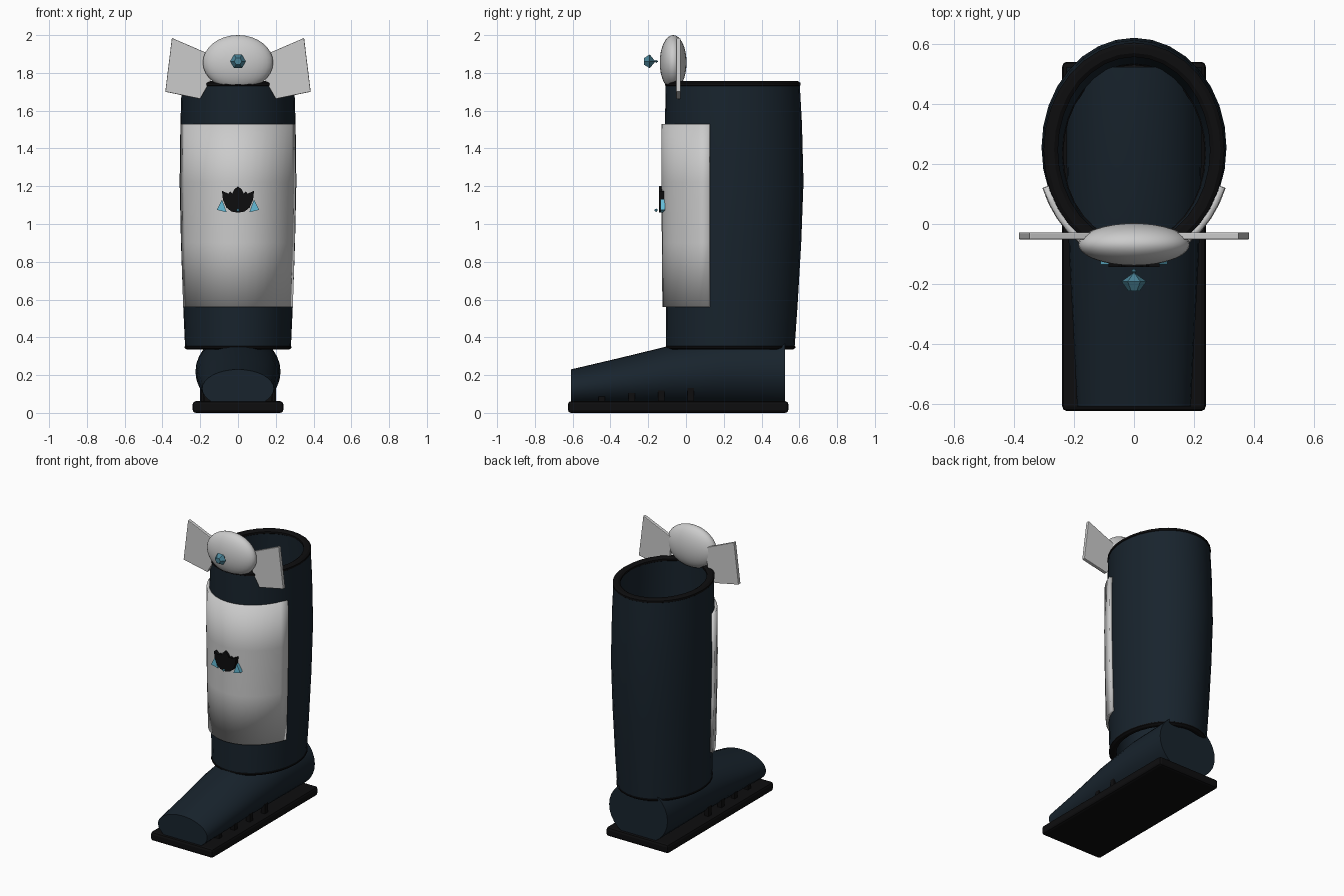
import bpy, bmesh
from math import sin, cos, pi, acos

if "Cube" in bpy.data.objects:
    bpy.data.objects.remove(bpy.data.objects["Cube"])


def material(name, rgb):
    m = bpy.data.materials.new(name)
    m.diffuse_color = (*rgb, 1)
    m.use_nodes = True
    m.node_tree.nodes["Principled BSDF"].inputs["Base Color"].default_value = m.diffuse_color
    return m


NAVY = material("navy", (0.009, 0.017, 0.026))
BLACK = material("black", (0.004, 0.004, 0.0045))
GEM = material("gem_blue", (0.07, 0.23, 0.31))
SKY = material("light_blue", (0.13, 0.5, 0.68))


def finish(name, bm, mat=None, angle=None, bevel=0):
    bmesh.ops.recalc_face_normals(bm, faces=bm.faces)
    me = bpy.data.meshes.new(name)
    bm.to_mesh(me)
    bm.free()
    ob = bpy.data.objects.new(name, me)
    bpy.context.collection.objects.link(ob)
    if mat:
        me.materials.append(mat)
    if bevel:
        mod = ob.modifiers.new("bevel", 'BEVEL')
        mod.width, mod.segments = bevel, 2
    if angle:
        bpy.ops.object.select_all(action='DESELECT')
        ob.select_set(True)
        bpy.context.view_layer.objects.active = ob
        bpy.ops.object.shade_smooth_by_angle(angle=angle)
    return ob


def loft(name, rings, mat=None, angle=None, cyclic=False):
    """Skin a list of equal-sized point rings; cap the ends unless cyclic."""
    bm = bmesh.new()
    vs = [[bm.verts.new(p) for p in r] for r in rings]
    n = len(vs[0])
    pairs = list(zip(vs, vs[1:])) + ([(vs[-1], vs[0])] if cyclic else [])
    for a, b in pairs:
        for i in range(n):
            j = (i + 1) % n
            bm.faces.new((a[i], a[j], b[j], b[i]))
    if not cyclic:
        bm.faces.new(vs[0])
        bm.faces.new(vs[-1])
    return finish(name, bm, mat, angle)


def prism(name, pts, y0, y1, mat=None, bevel=0):
    """Extrude an x-z outline from y0 to y1."""
    bm = bmesh.new()
    f = bm.faces.new([bm.verts.new((x, y0, z)) for x, z in pts])
    r = bmesh.ops.extrude_face_region(bm, geom=[f])
    for v in r['geom']:
        if isinstance(v, bmesh.types.BMVert):
            v.co.y = y1
    return finish(name, bm, mat, None, bevel)


def box(name, size, loc, mat=None, bevel=0):
    bm = bmesh.new()
    bmesh.ops.create_cube(bm, size=1)
    bmesh.ops.scale(bm, vec=size, verts=bm.verts)
    bmesh.ops.translate(bm, vec=loc, verts=bm.verts)
    return finish(name, bm, mat, None, bevel)


# Shaft: height, half width, front y, back y
PROFILE = [(0.345, 0.28, -0.105, 0.575), (0.56, 0.29, -0.107, 0.59),
           (0.9, 0.302, -0.11, 0.61), (1.22, 0.309, -0.112, 0.622),
           (1.53, 0.305, -0.111, 0.614), (1.745, 0.298, -0.108, 0.602)]


def shaft_point(p, t, off):
    z, a, y0, y1 = p
    return ((a + off) * sin(t), (y0 + y1) / 2 - ((y1 - y0) / 2 + off) * cos(t), z)


def shaft_ring(p, off, n=32):
    return [shaft_point(p, 2 * pi * i / n, off) for i in range(n)]


WALL = 0.04
loft("boot_shaft", [shaft_ring(p, 0) for p in PROFILE] +
     [shaft_ring(p, -WALL) for p in reversed(PROFILE)], NAVY, 0.6, True)

# Black trim rings at the top and bottom of the shaft
for name, p, z0, z1 in (("top_rim", PROFILE[-1], 1.725, 1.756),
                        ("bottom_rim", PROFILE[0], 0.335, 0.36)):
    c = 0.009
    section = [(0.004, z0 + c), (0.004, z1 - c), (-c, z1), (-WALL + c, z1),
               (-WALL - 0.004, z1 - c), (-WALL - 0.004, z0 + c), (-WALL + c, z0), (-c, z0)]
    loft(name, [shaft_ring((z, *p[1:]), o) for o, z in section], BLACK, 0.5, True)

# Foot: elliptical sections from toe to heel (y, half width, centre z, half height)
FOOT = [(-0.61, 0.19, 0.128, 0.102), (-0.35, 0.203, 0.158, 0.133),
        (-0.1, 0.217, 0.19, 0.162), (0.2, 0.225, 0.215, 0.19), (0.525, 0.225, 0.22, 0.2)]
loft("foot", [[(w * sin(2 * pi * i / 32), y, c + h * cos(2 * pi * i / 32)) for i in range(32)]
              for y, w, c, h in FOOT], NAVY, 0.6)

# Sole and small side lugs
box("sole", (0.48, 1.167, 0.062), (0, -0.0415, 0.031), BLACK, 0.016)
for side in (-1, 1):
    for i, (y, top) in enumerate(((-0.445, 0.088), (-0.287, 0.105), (-0.13, 0.122), (0.025, 0.14))):
        box(f"side_lug_{i}", (0.03, 0.034, top - 0.05),
            (side * (0.163 + 0.008 * i), y, (top + 0.05) / 2), BLACK)

# Shin plate wrapped around the front of the shaft
bm = bmesh.new()
N = 16
grid = []
for p in PROFILE[1:5]:
    off = 0.018
    tm = acos(((p[2] + p[3]) / 2 - 0.12) / ((p[3] - p[2]) / 2 + off))
    grid.append([bm.verts.new(shaft_point(p, tm * (2 * i / N - 1), off)) for i in range(N + 1)])
for a, b in zip(grid, grid[1:]):
    for i in range(N):
        bm.faces.new((a[i], a[i + 1], b[i + 1], b[i]))
plate = finish("shin_plate", bm, None, 0.6)
mod = plate.modifiers.new("thickness", 'SOLIDIFY')
mod.thickness, mod.offset = 0.024, 0
for poly_normal in [plate.data.polygons[N // 2].normal]:
    mod.offset = -1 if poly_normal.y < 0 else 1

# Petal emblem on the plate
half = [(0.03, 1.162), (0.042, 1.172), (0.05, 1.16), (0.085, 1.176),
        (0.08, 1.13), (0.062, 1.088), (0.035, 1.066)]
outline = [(0, 1.2), (0.02, 1.182)] + half + [(0, 1.06)]
outline += [(-x, z) for x, z in reversed(half)] + [(-0.02, 1.182)]
prism("petal_emblem", outline, -0.143, -0.115, BLACK)
for s in (-1, 1):
    prism("emblem_accent", [(s * 0.085, 1.13), (s * 0.112, 1.075), (s * 0.06, 1.062)],
          -0.136, -0.11, SKY)
bm = bmesh.new()
bmesh.ops.create_icosphere(bm, subdivisions=1, radius=0.009)
bmesh.ops.translate(bm, vec=(0, -0.158, 1.073), verts=bm.verts)
finish("emblem_bead", bm, SKY)

# Knee guard: flattened ball with two side wings
bm = bmesh.new()
bmesh.ops.create_uvsphere(bm, u_segments=32, v_segments=16, radius=1)
bmesh.ops.scale(bm, vec=(0.186, 0.071, 0.145), verts=bm.verts)
bmesh.ops.translate(bm, vec=(0, -0.068, 1.855), verts=bm.verts)
finish("knee_guard", bm, None, 0.6)
for s in (-1, 1):
    prism("knee_wing", [(s * x, z) for x, z in ((0.35, 1.985), (0.13, 1.89), (0.145, 1.76),
                                               (0.2, 1.662), (0.385, 1.70))],
          -0.052, -0.028, None, 0.004)

# Floating six-sided gem
GEM_RINGS = [(-0.223, 0.02), (-0.192, 0.042), (-0.172, 0.014), (-0.164, 0.003),
             (-0.158, 0.009), (-0.149, 0.002)]
loft("gem", [[(r * cos(pi * i / 3), y, 1.861 + r * sin(pi * i / 3)) for i in range(6)]
             for y, r in GEM_RINGS], GEM)
